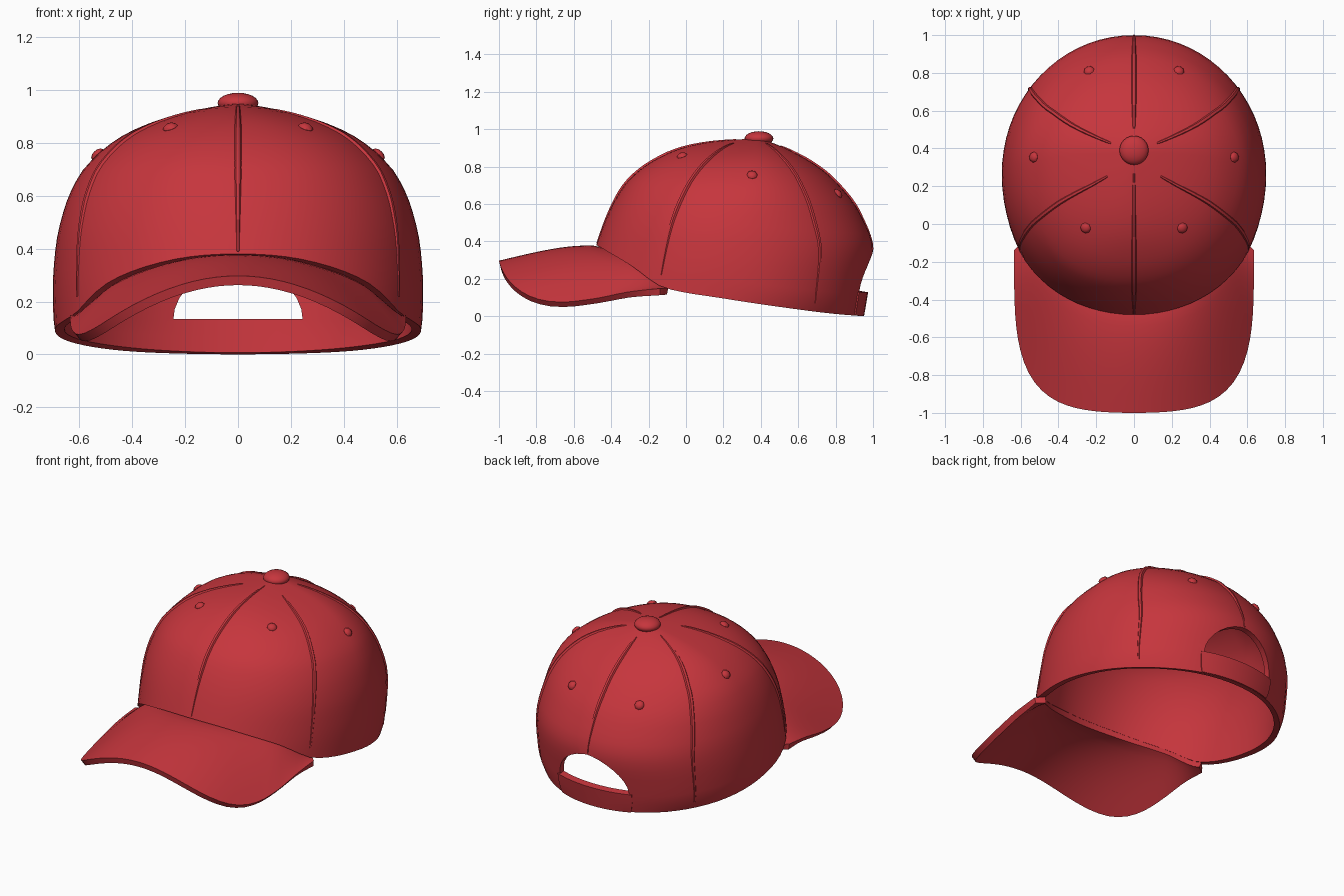
import bpy, bmesh, math
from mathutils import Vector, Matrix

if "Cube" in bpy.data.objects:
    bpy.data.objects.remove(bpy.data.objects["Cube"])

red = bpy.data.materials.new("red_cloth")
red.diffuse_color = (0.565, 0.036, 0.046, 1)
red.use_nodes = True
red.node_tree.nodes["Principled BSDF"].inputs["Base Color"].default_value = red.diffuse_color


def curve(*pts):
    """Smooth monotone interpolation through (input, value) pairs."""
    n = len(pts)
    d = [(pts[i + 1][1] - pts[i][1]) / (pts[i + 1][0] - pts[i][0]) for i in range(n - 1)]
    m = [d[0]] + [2 * a * b / (a + b) if a * b > 0 else 0 for a, b in zip(d, d[1:])] + [d[-1]]

    def f(x):
        x = min(max(x, pts[0][0]), pts[-1][0])
        i = max(k for k in range(n - 1) if pts[k][0] <= x)
        h = pts[i + 1][0] - pts[i][0]
        t = (x - pts[i][0]) / h
        return ((2 * t**3 - 3 * t**2 + 1) * pts[i][1] + (t**3 - 2 * t**2 + t) * h * m[i]
                + (3 * t**2 - 2 * t**3) * pts[i + 1][1] + (t**3 - t**2) * h * m[i + 1])
    return f


# Crown profiles by height: front y, back y, half width, section centre y, squareness
front = curve((0, -.60), (.38, -.48), (.56, -.41), (.70, -.33), (.78, -.25), (.85, -.14),
              (.90, -.02), (.93, .12), (.945, .28), (.95, .38))
back = curve((0, .945), (.13, .967), (.35, 1.0), (.55, .93), (.73, .79), (.80, .705),
             (.88, .57), (.92, .48), (.94, .42), (.95, .38))
width = curve((0, .64), (.05, .68), (.12, .697), (.25, .70), (.4, .69), (.55, .657), (.68, .598),
              (.75, .537), (.82, .448), (.87, .345), (.91, .22), (.935, .1), (.95, 0))
mid = curve((0, .26), (.45, .27), (.75, .33), (.9, .37), (.95, .38))
square_front = curve((0, 2), (.3, 2.02), (.6, 2.12), (.85, 2.25), (.95, 2.1))
square_back = curve((0, 2.06), (.3, 2.03), (.6, 1.98), (.85, 1.92), (.95, 1.92))
# Height of the bottom rim by y
rim = curve((-.6, .42), (-.48, .38), (-.41, .34), (-.3, .275), (-.11, .15), (.2, .095),
            (.5, .05), (.8, .012), (.95, 0))


def skin(a, z):
    """Point on the crown, angle measured from the front."""
    c, s = math.cos(a), math.sin(a)
    n = square_front(z) if c > 0 else square_back(z)
    r = (abs(c)**n + abs(s)**n) ** (-1 / n)
    y = mid(z) + r * c * ((front(z) if c > 0 else 2 * mid(z) - back(z)) - mid(z))
    return Vector((width(z) * s * r, y, z))


def rim_z(a):
    z = .1
    for _ in range(20):
        z = rim(skin(a, z).y)
    return z


def normal(a, z):
    n = (skin(a + .01, z) - skin(a - .01, z)).cross(skin(a, z + .004) - skin(a, z - .004))
    return n.normalized()


def finish(ob):
    ob.data.materials.clear()
    ob.data.materials.append(red)
    bpy.ops.object.select_all(action='DESELECT')
    ob.select_set(True)
    bpy.context.view_layer.objects.active = ob
    for mod in list(ob.modifiers):
        bpy.ops.object.modifier_apply(modifier=mod.name)
    bpy.ops.object.shade_smooth_by_angle(angle=math.radians(35))


def make(name, bm):
    me = bpy.data.meshes.new(name)
    bm.to_mesh(me)
    bm.free()
    ob = bpy.data.objects.new(name, me)
    bpy.context.collection.objects.link(ob)
    return ob


def sheet(name, rows, thick, outward):
    """Cloth sheet from rows of points, thickened away from its outer side."""
    bm = bmesh.new()
    vs = [[bm.verts.new(p) for p in r] for r in rows]
    for r, s in zip(vs, vs[1:]):
        for i in range(len(r) - 1):
            bm.faces.new((r[i], r[i + 1], s[i + 1], s[i]))
    bmesh.ops.remove_doubles(bm, verts=bm.verts, dist=1e-5)
    bmesh.ops.recalc_face_normals(bm, faces=bm.faces)
    bm.normal_update()
    if sum((f.normal.dot(Vector(outward)) * f.calc_area() for f in bm.faces)) < 0:
        bmesh.ops.reverse_faces(bm, faces=bm.faces)
    ob = make(name, bm)
    so = ob.modifiers.new("thickness", 'SOLIDIFY')
    so.thickness = thick
    so.offset = -1
    return ob


# Crown
N, T = 72, 26
rows = []
for j in range(T + 1):
    s = math.sin(j / T * math.pi / 2)
    row = []
    for i in range(N + 1):
        a = 2 * math.pi * (i % N) / N
        b = rim_z(a)
        row.append(skin(a, b + (.95 - b) * s))
    rows.append(row)
crown = sheet("crown", rows, .036, (0, 0, 1))

# Arched opening at the back
bm = bmesh.new()
arch = []
for k in range(17):
    c, s = math.cos(math.pi * k / 16), math.sin(math.pi * k / 16)
    arch.append(bm.verts.new((math.copysign(.245 * abs(c)**1.2, c), .6, .128 + .217 * s)))
face = bm.faces.new(arch)
ext = bmesh.ops.extrude_face_region(bm, geom=[face])["geom"]
bmesh.ops.translate(bm, vec=(0, .7, 0), verts=[v for v in ext if isinstance(v, bmesh.types.BMVert)])
bmesh.ops.recalc_face_normals(bm, faces=bm.faces)
cutter = make("opening_cutter", bm)
cut = crown.modifiers.new("opening", 'BOOLEAN')
cut.operation, cut.object, cut.solver = 'DIFFERENCE', cutter, 'EXACT'
finish(crown)
bpy.data.objects.remove(cutter)

# Closing strap below the opening
rows = []
for j in range(5):
    row = []
    for i in range(13):
        a = math.radians(158 + 44 * i / 12)
        b = rim_z(a)
        z = b + (.128 - b) * j / 4
        row.append(skin(a, z) + Vector((0, .007, 0)))
    rows.append(row)
finish(sheet("strap", rows, .042, (0, 1, 0)))

# Curved brim, ruled from the crown rim to a drooping outer edge
crest = curve((-1, .297), (-.75, .36), (-.58, .387), (-.48, .383), (-.1, .37))
bend = curve((-1, .77), (-.8, .84), (-.65, .83), (-.5, .74), (-.3, .61), (-.1, .54))
rows = []
for j in range(13):
    t = j / 12
    row = []
    for i in range(49):
        p = math.radians(-90 + 180 * i / 48)
        s, c = math.sin(p), math.cos(p)
        r = (abs(s)**3.7 + abs(c)**3.7) ** (-1 / 3.7)
        edge = Vector((.635 * s * r, -.14 - .86 * c * r + .015 * math.sin(2 * p)**2, 0))
        edge.z = crest(edge.y) - bend(edge.y) * edge.x**2
        a = p * 63 / 90
        z = rim_z(a)
        seam = skin(a, z) - .034 * normal(a, z)
        q = seam.lerp(edge, t)
        q.z += .027 * c * math.sin(math.pi * t**.7)
        row.append(q)
    rows.append(row)
finish(sheet("brim", rows, .036, (0, 0, 1)))

# Panel seams: tapered raised piping, drifting slightly with height
for k, (deg, drift, lo, hi) in enumerate([
        (0, 0, .39, .944), (60, 5, .22, .925), (128, -2, .07, .925),
        (180, 0, .355, .91), (232, 2, .07, .925), (300, -5, .22, .925)]):
    cu = bpy.data.curves.new("seam", 'CURVE')
    cu.dimensions = '3D'
    cu.bevel_depth, cu.bevel_resolution, cu.use_fill_caps = .014, 1, True
    sp = cu.splines.new('POLY')
    sp.points.add(24)
    for i, pt in enumerate(sp.points):
        u = math.sin(i / 24 * math.pi / 2)
        a, z = math.radians(deg + drift * u * u), lo + (hi - lo) * u
        pt.co = (*(skin(a, z) - .003 * normal(a, z)), 1)
        pt.radius = .45 + .55 * min(1, i / 8, (24 - i) / 8)
    tmp = bpy.data.objects.new("tmp", cu)
    bpy.context.collection.objects.link(tmp)
    bpy.context.view_layer.update()
    me = bpy.data.meshes.new_from_object(tmp.evaluated_get(bpy.context.evaluated_depsgraph_get()))
    bpy.data.objects.remove(tmp)
    ob = bpy.data.objects.new(f"seam_{k + 1}", me)
    bpy.context.collection.objects.link(ob)
    finish(ob)

# Vent eyelets, one per panel
for k, (deg, z) in enumerate([(41, .857), (93, .755), (157, .655)]):
    for side in (1, -1):
        a = math.radians(deg) * side
        n = normal(a, z)
        bm = bmesh.new()
        bmesh.ops.create_uvsphere(bm, u_segments=8, v_segments=6, radius=.029)
        rot = n.to_track_quat('Z', 'Y').to_matrix().to_4x4()
        bm.transform(Matrix.Translation(skin(a, z)) @ rot @ Matrix.Diagonal((1, 1, .6, 1)))
        finish(make(f"eyelet_{k + 1}_{'right' if side > 0 else 'left'}", bm))

# Top button
bm = bmesh.new()
bmesh.ops.create_uvsphere(bm, u_segments=24, v_segments=12, radius=1)
bm.transform(Matrix.Translation((0, .39, .95)) @ Matrix.Diagonal((.077, .077, .039, 1)))
finish(make("top_button", bm))
